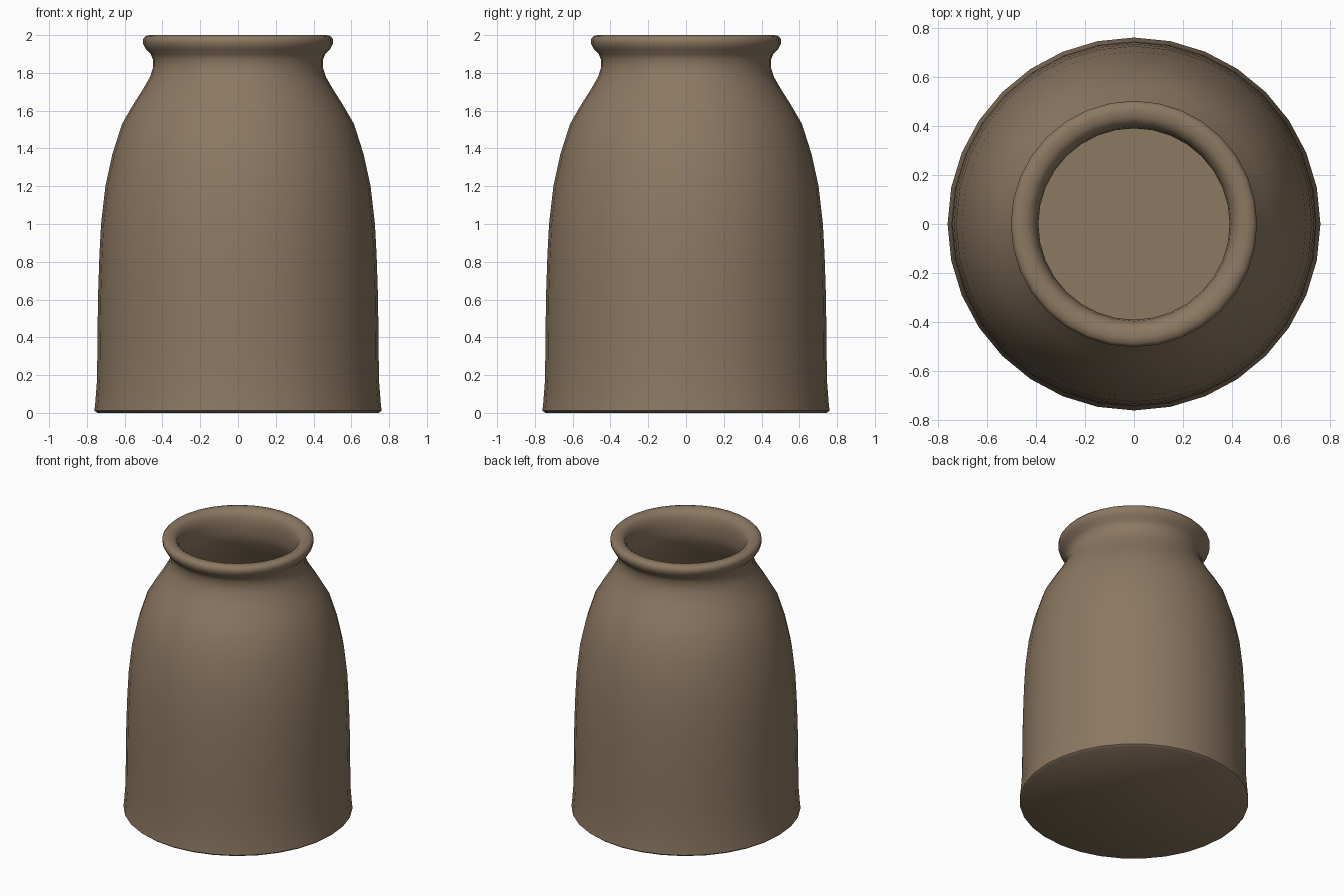
import bpy, bmesh, math

if "Cube" in bpy.data.objects:
    bpy.data.objects.remove(bpy.data.objects["Cube"])

SEGMENTS = 32

clay = bpy.data.materials.new("brown clay")
clay.diffuse_color = (0.262, 0.188, 0.122, 1)
clay.use_nodes = True
clay.node_tree.nodes["Principled BSDF"].inputs["Base Color"].default_value = clay.diffuse_color

# Outer wall from base to rolled rim, then down the inside to the floor (radius, height)
outer = [(0.745, 0.0), (0.76, 0.012), (0.755, 0.06), (0.746, 0.18), (0.744, 0.4),
         (0.741, 0.62), (0.734, 0.83), (0.725, 1.0), (0.702, 1.2), (0.665, 1.37),
         (0.614, 1.53), (0.556, 1.63), (0.505, 1.71), (0.465, 1.78), (0.451, 1.825),
         (0.45, 1.87), (0.462, 1.9), (0.487, 1.925), (0.502, 1.955), (0.502, 1.98),
         (0.488, 1.996)]
inner = [(0.465, 2.0), (0.435, 1.997), (0.411, 1.98), (0.396, 1.945), (0.39, 1.9),
         (0.39, 1.82), (0.41, 1.76), (0.452, 1.68), (0.505, 1.595), (0.558, 1.5),
         (0.607, 1.35), (0.643, 1.19), (0.666, 1.0), (0.681, 0.62), (0.686, 0.2),
         (0.686, 0.06)]

# Jar body: spin the profile around z and cap the base and inner floor
bm = bmesh.new()
rings = []
for r, z in outer + inner:
    rings.append([bm.verts.new((r * math.cos(a), r * math.sin(a), z))
                  for a in (2 * math.pi * i / SEGMENTS for i in range(SEGMENTS))])
for low, high in zip(rings, rings[1:]):
    for i in range(SEGMENTS):
        j = (i + 1) % SEGMENTS
        bm.faces.new((low[i], low[j], high[j], high[i]))
bm.faces.new(list(reversed(rings[0])))
bm.faces.new(rings[-1])
bmesh.ops.recalc_face_normals(bm, faces=bm.faces[:])

mesh = bpy.data.meshes.new("jar")
bm.to_mesh(mesh)
bm.free()
mesh.materials.append(clay)
jar = bpy.data.objects.new("jar", mesh)
bpy.context.collection.objects.link(jar)

# Smooth walls with a crisp base and floor edge
bpy.context.view_layer.objects.active = jar
jar.select_set(True)
bpy.ops.object.shade_smooth_by_angle(angle=math.radians(50))
